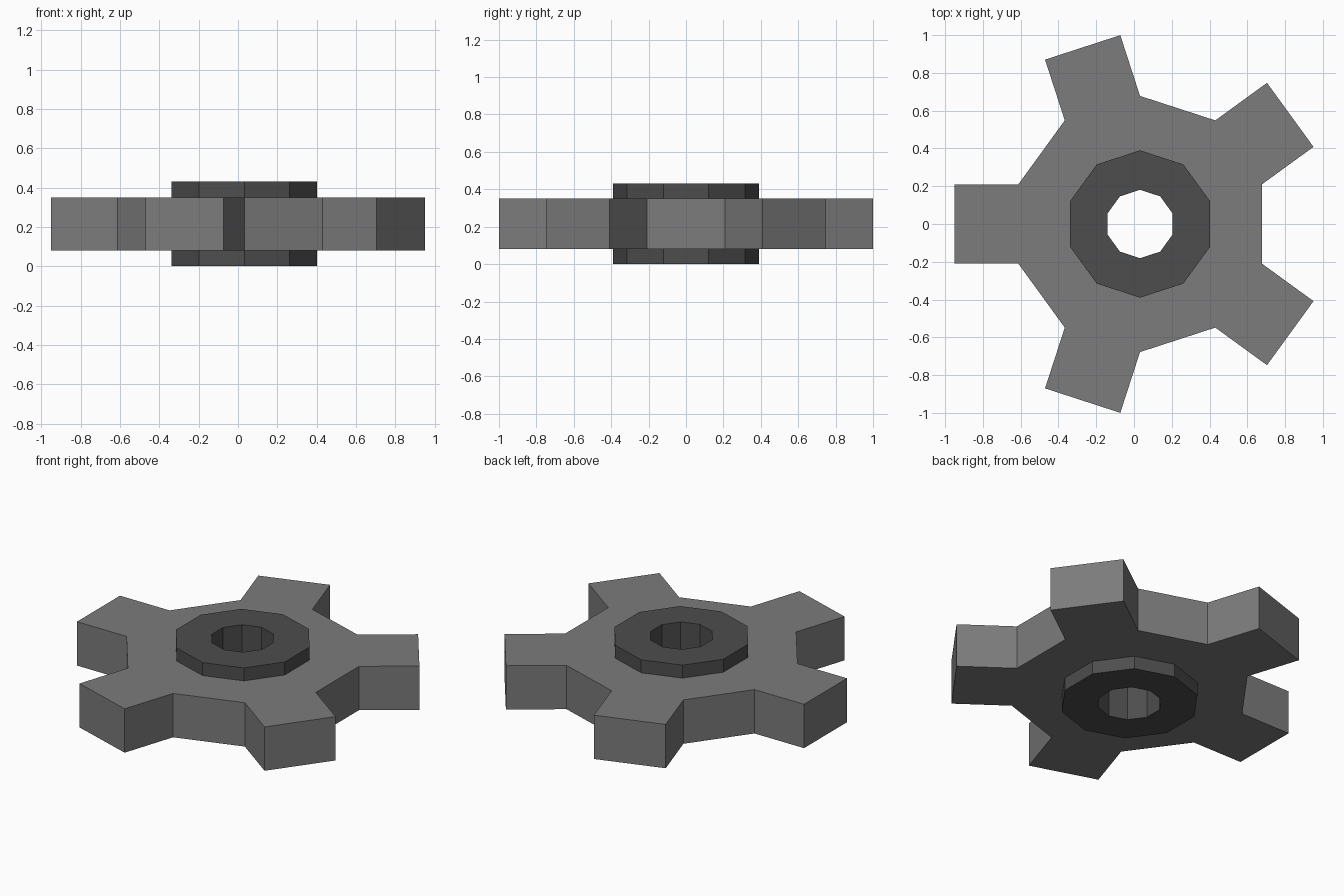
import bpy, bmesh
from math import cos, sin, radians, hypot, atan2, degrees

if "Cube" in bpy.data.objects:
    bpy.data.objects.remove(bpy.data.objects["Cube"])

CX = 0.032            # axle position on x
ROOT, TIP = 0.678, 0.983
HUB, BORE = 0.39, 0.181


def material(name, value):
    m = bpy.data.materials.new(name)
    m.diffuse_color = (value, value, value, 1)
    m.use_nodes = True
    m.node_tree.nodes["Principled BSDF"].inputs["Base Color"].default_value = m.diffuse_color
    return m


def polar(r, deg):
    return (CX + r * cos(radians(deg)), r * sin(radians(deg)))


def decagon(r):
    return [polar(r, 18 + 36 * i) for i in range(10)]


def ring(name, sections, z0, z1, mat, inner_wall=True):
    """Flat ring solid; each section is a list of (inner, outer) loops bridged per side."""
    inner, outer = sections
    bm = bmesh.new()
    lo_in, hi_in, lo_out, hi_out = [
        [bm.verts.new((x, y, z)) for x, y in loop]
        for loop, z in ((inner, z0), (inner, z1), (outer, z0), (outer, z1))]
    n = len(outer)
    per = n // 5          # outer points per fifth of a turn
    for i in range(n):    # outer walls
        j = (i + 1) % n
        bm.faces.new((lo_out[i], lo_out[j], hi_out[j], hi_out[i]))
    for k in range(5):    # top and bottom: two panels per fifth
        a, b, c = 2 * k, 2 * k + 1, (2 * k + 2) % 10
        s = k * per
        e, nxt = s + per - 1, (s + per) % n
        for vi, vo, flip in ((hi_in, hi_out, False), (lo_in, lo_out, True)):
            for face in ([vi[b], vi[a]] + vo[s:e + 1], [vi[c], vi[b], vo[e], vo[nxt]]):
                bm.faces.new(face[::-1] if flip else face)
    if inner_wall:
        for i in range(10):
            j = (i + 1) % 10
            bm.faces.new((lo_in[j], lo_in[i], hi_in[i], hi_in[j]))
    bmesh.ops.recalc_face_normals(bm, faces=bm.faces)
    me = bpy.data.meshes.new(name)
    bm.to_mesh(me)
    bm.free()
    me.materials.append(mat)
    ob = bpy.data.objects.new(name, me)
    bpy.context.collection.objects.link(ob)


# Toothed outline: parallel-sided tooth on every other side of a decagon
half = ROOT * sin(radians(18))
corner_r, corner_a = hypot(TIP, half), degrees(atan2(half, TIP))
outline = []
for k in range(5):
    mid = 36 + 72 * k
    outline += [polar(ROOT, mid - 18), polar(corner_r, mid - corner_a),
                polar(corner_r, mid + corner_a), polar(ROOT, mid + 18)]

# Gear wheel around the thicker, darker hub
ring("gear_wheel", (decagon(HUB), outline), 0.08, 0.35, material("mid grey", 0.2), False)
ring("hub", (decagon(BORE), decagon(HUB)), 0.0, 0.43, material("dark grey", 0.075))
